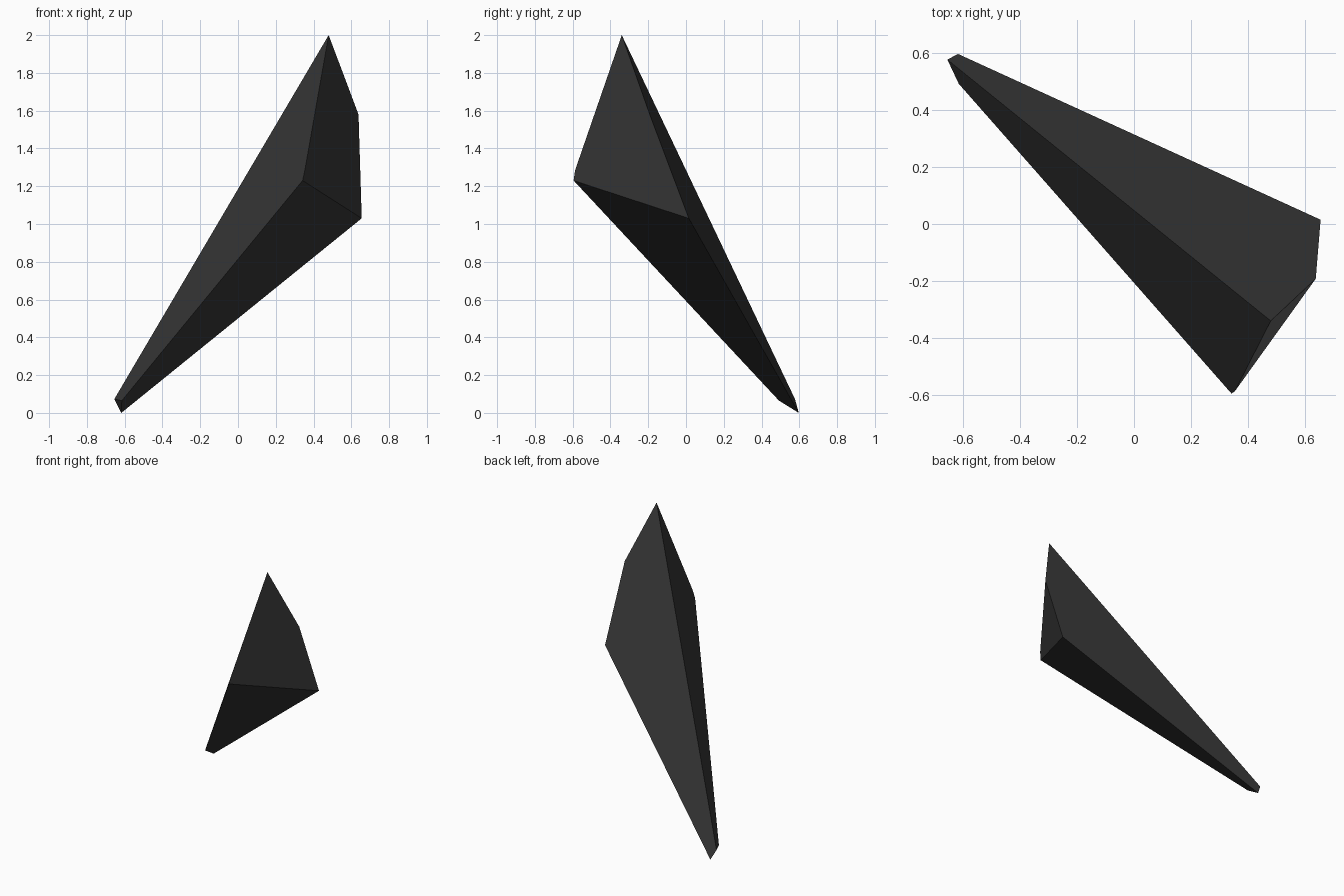
import bpy
import bmesh

cube = bpy.data.objects.get("Cube")
if cube:
    bpy.data.objects.remove(cube, do_unlink=True)

# One dark stone colour
stone = bpy.data.materials.new("dark_stone")
stone.use_nodes = True
colour = (0.04, 0.04, 0.04, 1)
stone.diffuse_color = colour
stone.node_tree.nodes["Principled BSDF"].inputs["Base Color"].default_value = colour

# Corners of the broad broken end and of the narrow tip
corners = {
    "peak": (0.48, -0.34, 2.0),
    "chip": (0.354, -0.587, 1.285),
    "front": (0.342, -0.595, 1.23),
    "side": (0.655, 0.015, 1.03),
    "shoulder": (0.638, -0.192, 1.58),
    "tip_upper": (-0.655, 0.577, 0.073),
    "tip_front": (-0.615, 0.492, 0.065),
    "tip_lower": (-0.618, 0.597, 0.0),
}

# Flat facets, each named by its corners
facets = [
    "peak chip front side shoulder",
    "peak tip_upper tip_front front chip",
    "front tip_front tip_lower side",
    "peak shoulder side tip_lower tip_upper",
    "tip_upper tip_lower tip_front",
]

bm = bmesh.new()
verts = {name: bm.verts.new(co) for name, co in corners.items()}
for facet in facets:
    bm.faces.new([verts[name] for name in facet.split()])
bmesh.ops.recalc_face_normals(bm, faces=bm.faces)

mesh = bpy.data.meshes.new("stone_shard")
bm.to_mesh(mesh)
bm.free()
mesh.materials.append(stone)
shard = bpy.data.objects.new("stone_shard", mesh)
bpy.context.collection.objects.link(shard)
